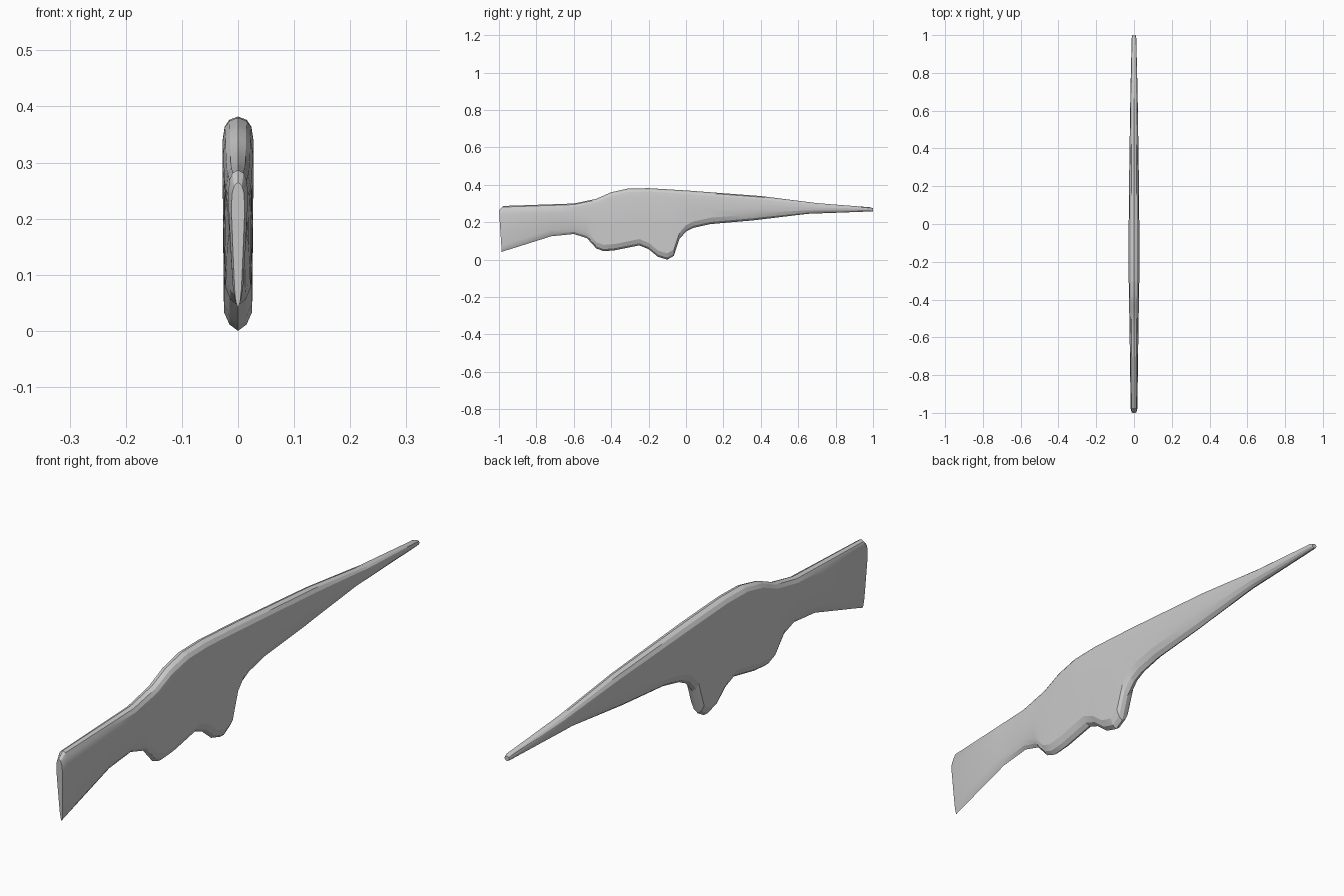
import bpy
import bmesh

default_cube = bpy.data.objects.get("Cube")
if default_cube:
    bpy.data.objects.remove(default_cube, do_unlink=True)

# Side outline as (y, z) points, and half thickness as (y, x) points
top_line = [(-1, .265), (-.978, .287), (-.6, .3), (-.48, .325), (-.4, .36),
            (-.31, .38), (-.2, .382), (0, .37), (.4, .34), (.7, .302),
            (.985, .28), (1, .275)]
bottom_line = [(-1, .04), (-.978, .044), (-.72, .125), (-.6, .137),
               (-.53, .115), (-.48, .06), (-.44, .045), (-.38, .05),
               (-.25, .076), (-.2, .056), (-.15, .015), (-.1, 0),
               (-.065, .02), (-.035, .11), (0, .15), (.04, .17),
               (.13, .19), (.36, .21), (.65, .245), (1, .258)]
half_width = [(-1, .012), (-.978, .018), (-.6, .023), (-.3, .028),
              (0, .028), (.3, .025), (.7, .019), (.985, .012), (1, .009)]
# How much of the thickness is kept along the lower edge
lower_fullness = [(-1, .5), (-.7, .6), (-.45, .9), (0, .9), (1, .9)]


def sample(line, y):
    """Linear interpolation along a list of points."""
    for (a, u), (b, v) in zip(line, line[1:]):
        if y <= b:
            return u + (v - u) * (y - a) / (b - a)
    return line[-1][1]


def section(y):
    """Rounded upright cross-section of the body at one station."""
    top, bottom = sample(top_line, y), sample(bottom_line, y)
    width, low = sample(half_width, y), sample(lower_fullness, y)
    height = top - bottom
    soft = min(.045, height * .4)
    side = [(.55, top - soft * .13), (.85, top - soft * .4),
            (1, top - soft), ((1 + low) / 2, bottom + height * .45),
            (low, bottom + soft * .75), (low * .6, bottom + soft * .25)]
    left = [(width * k, z) for k, z in side]
    right = [(-x, z) for x, z in reversed(left)]
    ring = [(0, top)] + left + [(0, bottom)] + right
    # The butt plate leans forward toward its toe
    lean = .015 if y == -1 else 0
    return [(x, y + lean * (top - z) / height, z) for x, z in ring]


# Loft the stock, receiver, grip and barrel as one continuous body
stations = sorted({y for line in (top_line, bottom_line, half_width)
                   for y, _ in line})
bm = bmesh.new()
rings = [[bm.verts.new(p) for p in section(y)] for y in stations]
for front, back in zip(rings, rings[1:]):
    count = len(front)
    for i in range(count):
        j = (i + 1) % count
        bm.faces.new((front[i], front[j], back[j], back[i]))
bm.faces.new(rings[0])
bm.faces.new(rings[-1])
bmesh.ops.recalc_face_normals(bm, faces=bm.faces)

mesh = bpy.data.meshes.new("rifle_body")
bm.to_mesh(mesh)
bm.free()
body = bpy.data.objects.new("rifle_body", mesh)
bpy.context.collection.objects.link(body)

# Plain grey finish
grey = bpy.data.materials.new("plain_grey")
grey.use_nodes = True
colour = (.6, .6, .6, 1)
grey.diffuse_color = colour
grey.node_tree.nodes["Principled BSDF"].inputs["Base Color"].default_value = colour
mesh.materials.append(grey)

# Soften the shallow facets, keep the sharp edges
bpy.context.view_layer.objects.active = body
body.select_set(True)
bpy.ops.object.shade_smooth_by_angle(angle=.35)
